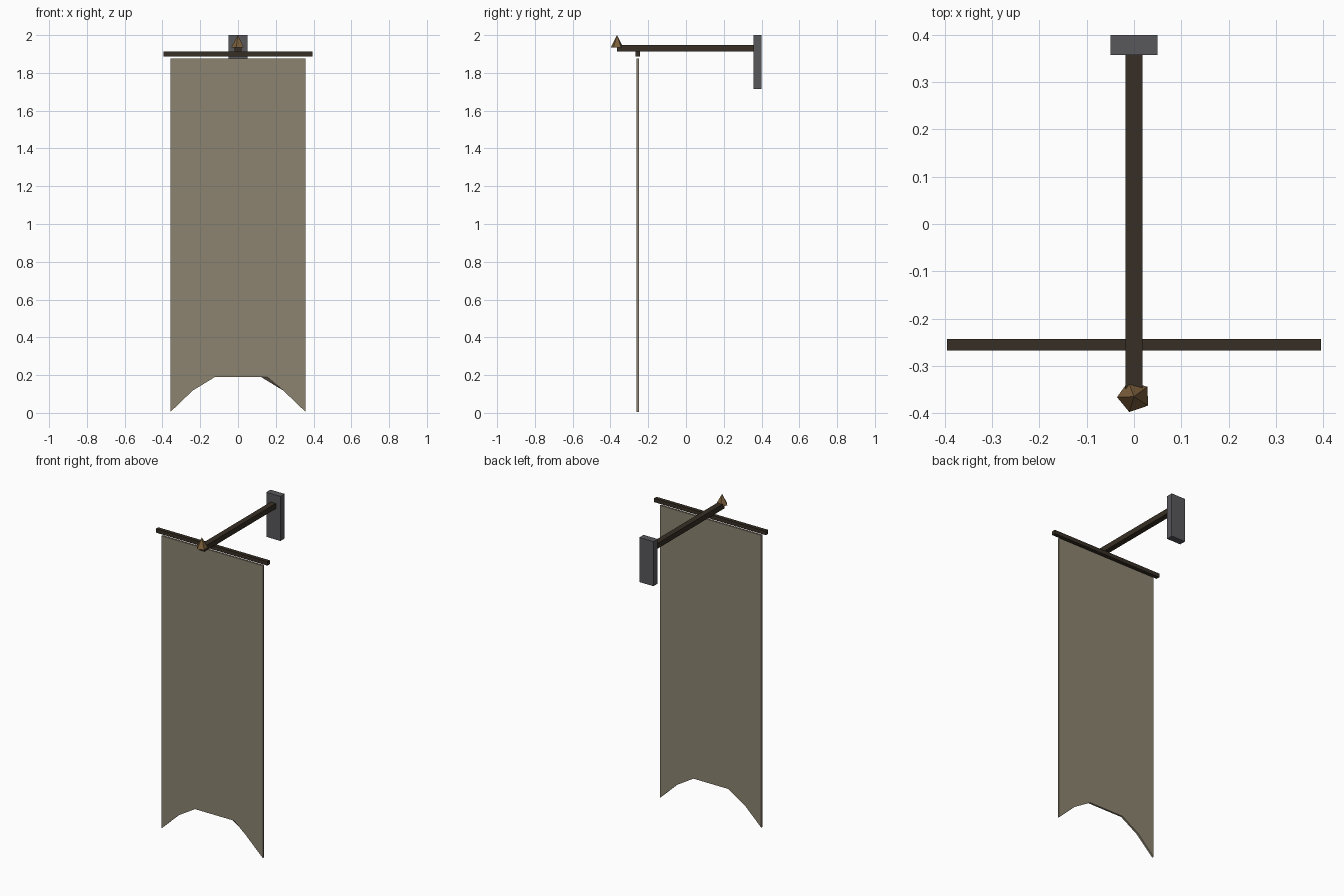
import bpy, bmesh, math

if "Cube" in bpy.data.objects:
    bpy.data.objects.remove(bpy.data.objects["Cube"])


def material(name, rgb):
    m = bpy.data.materials.new(name)
    m.diffuse_color = (*rgb, 1)
    m.use_nodes = True
    m.node_tree.nodes["Principled BSDF"].inputs["Base Color"].default_value = m.diffuse_color
    return m


CLOTH = material("faded cloth", (0.265, 0.23, 0.165))
WOOD = material("dark wood", (0.038, 0.028, 0.018))
IRON = material("grey iron", (0.098, 0.098, 0.108))
BRASS = material("aged brass", (0.20, 0.115, 0.045))


def finish(name, bm, mat):
    bmesh.ops.recalc_face_normals(bm, faces=bm.faces)
    me = bpy.data.meshes.new(name)
    bm.to_mesh(me)
    bm.free()
    me.materials.append(mat)
    ob = bpy.data.objects.new(name, me)
    bpy.context.collection.objects.link(ob)
    return ob


def box(name, lo, hi, mat):
    bm = bmesh.new()
    bmesh.ops.create_cube(bm, size=1)
    for v in bm.verts:
        v.co = [(a + b) / 2 + c * (b - a) for a, b, c in zip(lo, hi, v.co)]
    return finish(name, bm, mat)


# Wall plate, projecting pole and crossbar
box("wall_plate", (-0.05, 0.357, 1.715), (0.05, 0.40, 2.0), IRON)
box("pole", (-0.018, -0.365, 1.913), (0.018, 0.357, 1.947), WOOD)
box("crossbar", (-0.395, -0.267, 1.888), (0.395, -0.243, 1.913), WOOD)

# Five-sided pointed finial at the pole tip
bm = bmesh.new()
tip = bm.verts.new((0, -0.365, 2.0))
ring = [bm.verts.new((0.036 * math.cos(a), -0.365 + 0.034 * math.sin(a), 1.935))
        for a in (math.radians(182 + 72 * i) for i in range(5))]
bm.faces.new(ring)
for i in range(5):
    bm.faces.new((ring[i], ring[(i + 1) % 5], tip))
finish("finial", bm, BRASS)

# Hanging cloth with an arched bottom edge; one front corner is slightly skewed
bm = bmesh.new()
layers = []
for y, skew in ((-0.261, 0.155), (-0.249, 0.122)):
    lower = [(-0.358, 0.005), (-0.24, 0.118), (-0.122, 0.19),
             (skew, 0.19), (0.24, 0.118), (0.358, 0.005)]
    upper = [(x, 1.875) for x, z in lower]
    layers.append([[bm.verts.new((x, y, z)) for x, z in row] for row in (lower, upper)])
(fl, fu), (bl, bu) = layers
for i in range(5):
    for a, b in ((fl, fu), (bl, bu), (fl, bl), (fu, bu)):
        bm.faces.new((a[i], a[i + 1], b[i + 1], b[i]))
for i in (0, 5):
    bm.faces.new((fl[i], fu[i], bu[i], bl[i]))
finish("banner_cloth", bm, CLOTH)
